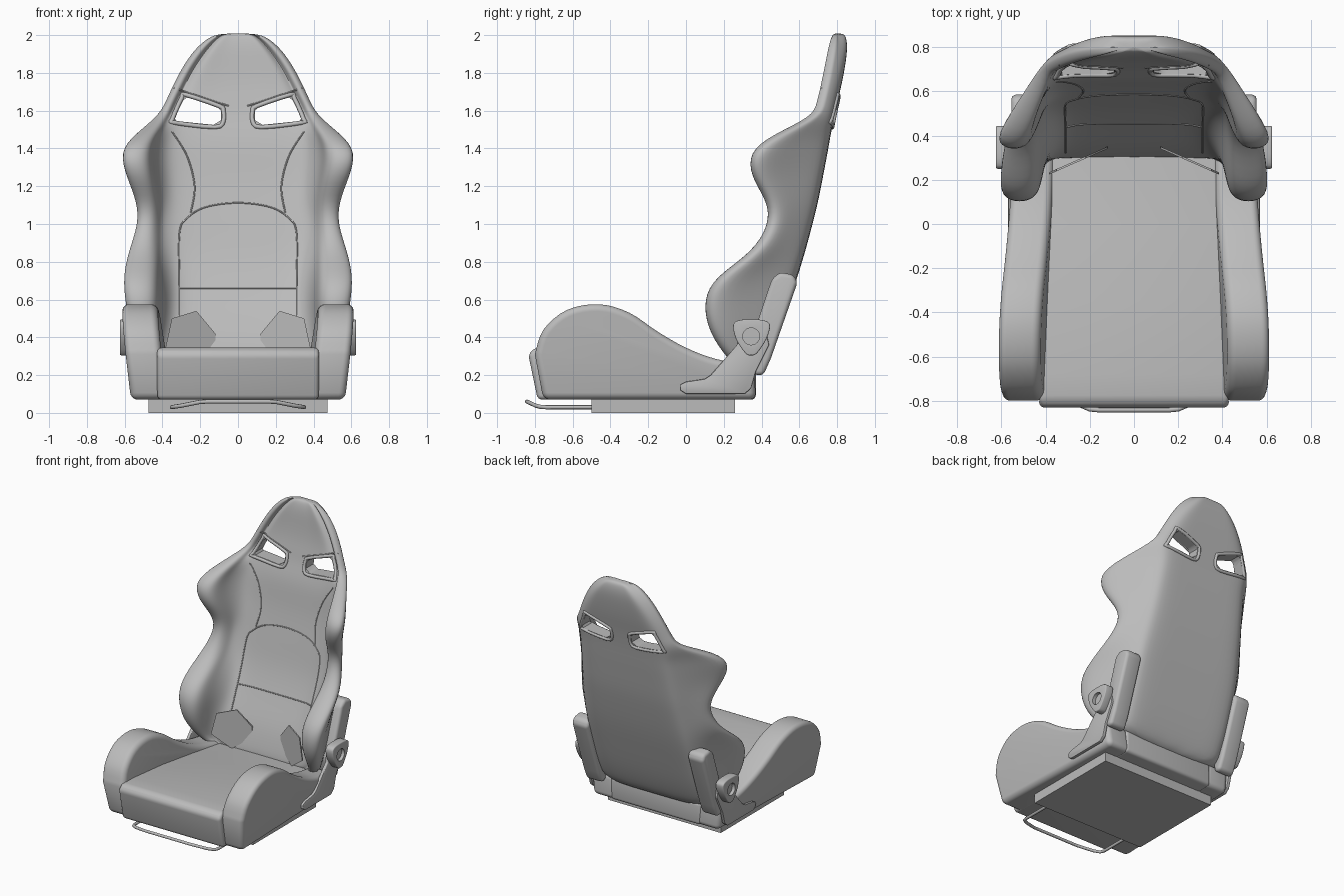
import bpy, bmesh, math
from mathutils import Vector
from mathutils.bvhtree import BVHTree

cube = bpy.data.objects.get("Cube")
if cube:
    bpy.data.objects.remove(cube)

mat = bpy.data.materials.new("light grey")
mat.use_nodes = True
GREY = (0.5, 0.5, 0.5, 1)
mat.diffuse_color = GREY
mat.node_tree.nodes["Principled BSDF"].inputs["Base Color"].default_value = GREY


def add(name, data):
    ob = bpy.data.objects.new(name, data)
    bpy.context.collection.objects.link(ob)
    data.materials.append(mat)
    return ob


def from_bmesh(name, bm):
    bmesh.ops.recalc_face_normals(bm, faces=bm.faces)
    me = bpy.data.meshes.new(name)
    bm.to_mesh(me)
    bm.free()
    return add(name, me)


def finish(ob, angle=40):
    """Apply modifiers and smooth everything but the sharp edges."""
    dg = bpy.context.evaluated_depsgraph_get()
    me = bpy.data.meshes.new_from_object(ob.evaluated_get(dg))
    ob.modifiers.clear()
    ob.data = me
    me.shade_smooth()
    me.set_sharp_from_angle(angle=math.radians(angle))
    return ob


def spline(pts, steps=5, closed=True):
    """Catmull-Rom curve through the points."""
    n, out = len(pts), []
    v = [Vector(p) for p in pts]
    pick = (lambda i: v[i % n]) if closed else (lambda i: v[max(0, min(n - 1, i))])
    for i in range(n if closed else n - 1):
        a, b, c, d = (pick(i + k) for k in (-1, 0, 1, 2))
        for k in range(steps):
            t = k / steps
            out.append(0.5 * (2 * b + (c - a) * t + (2 * a - 5 * b + 4 * c - d) * t * t
                              + (3 * b - a - 3 * c + d) * t ** 3))
    return out if closed else out + [v[-1]]


def prism(name, outline, lo, hi, bevel=0, place=lambda u, v, w: (w, u, v), segs=4):
    """Extrude a 2D outline from lo to hi; place maps (u, v, depth) to space."""
    bm = bmesh.new()
    rings = [[bm.verts.new(place(u, v, w)) for u, v in outline] for w in (lo, hi)]
    for r in rings:
        bm.faces.new(r)
    n = len(outline)
    for i in range(n):
        j = (i + 1) % n
        bm.faces.new((rings[0][i], rings[0][j], rings[1][j], rings[1][i]))
    ob = from_bmesh(name, bm)
    if bevel:
        m = ob.modifiers.new("bevel", 'BEVEL')
        m.width, m.segments, m.limit_method = bevel, segs, 'ANGLE'
    return ob


def tube(name, pts, radius, closed=False):
    cu = bpy.data.curves.new(name, 'CURVE')
    cu.dimensions = '3D'
    cu.bevel_depth, cu.bevel_resolution = radius, 2
    cu.use_fill_caps = True
    sp = cu.splines.new('POLY')
    sp.points.add(len(pts) - 1)
    for p, q in zip(sp.points, pts):
        p.co = (*q, 1)
    sp.use_cyclic_u = closed
    return add(name, cu)


def cut(ob, cutter):
    m = ob.modifiers.new("cut", 'BOOLEAN')
    m.object, m.operation, m.solver = cutter, 'DIFFERENCE', 'EXACT'


# Backrest shell: horizontal sections with z, wing tip y, outer x, inner x,
# centre front y, back y, back corner x
SECTIONS = [
    (.20, .30, .45, .38, .29, .39, .43), (.32, .19, .53, .43, .32, .45, .44),
    (.45, .11, .59, .43, .36, .50, .45), (.60, .09, .62, .42, .43, .55, .45),
    (.72, .15, .63, .43, .48, .59, .45), (.85, .35, .60, .43, .525, .63, .44),
    (1.0, .44, .54, .42, .56, .67, .42), (1.12, .43, .55, .42, .59, .70, .41),
    (1.25, .34, .61, .45, .62, .725, .40), (1.38, .33, .65, .47, .64, .75, .39),
    (1.47, .45, .57, .44, .66, .765, .385), (1.57, .67, .43, .36, .695, .785, .40),
    (1.64, .69, .39, .33, .71, .80, .365), (1.72, .71, .355, .29, .73, .82, .33),
    (1.82, .73, .305, .24, .745, .84, .28), (1.92, .75, .24, .17, .755, .855, .21),
    (1.985, .765, .165, .11, .77, .85, .14), (2.01, .785, .10, .07, .785, .835, .09)]


def section(z, yf, xo, xi, yc, yb, xb):
    t = min(.05, .35 * (yb - yf))
    mix = lambda a, b, k: a + (b - a) * k
    half = [(0, yc), (.4 * xi, yc), (.72 * xi, yc - .005), (.86 * xi, mix(yc, yf, .15)),
            (.96 * xi, mix(yc, yf + t, .55)), (xi, yf + t), (mix(xi, xo, .25), yf),
            (mix(xi, xo, .75), yf), (xo, yf + t), (mix(xo, xb, .5), mix(yf + t, yb - .04, .5)),
            (xb, yb - .04), (xb - .05 * min(1, xb / .2), yb), (.45 * xb, yb), (0, yb)]
    return [(x, y, z) for x, y in half] + [(-x, y, z) for x, y in half[-2:0:-1]]


bm = bmesh.new()
rings = [[bm.verts.new(p) for p in section(*s)] for s in SECTIONS]
for a, b in zip(rings, rings[1:]):
    for i in range(len(a)):
        j = (i + 1) % len(a)
        bm.faces.new((a[i], a[j], b[j], b[i]))
bm.faces.new(rings[0])
bm.faces.new(rings[-1])
back = from_bmesh("backrest", bm)
sub = back.modifiers.new("smooth", 'SUBSURF')
sub.levels = sub.render_levels = 2
finish(back)
tree = BVHTree.FromPolygons([v.co for v in back.data.vertices],
                            [list(p.vertices) for p in back.data.polygons])


def on_back(pts, front=True):
    """Project (x, z) points onto the front or rear of the backrest."""
    d = 1 if front else -1
    hits = [tree.ray_cast(Vector((x, -2 * d, z)), Vector((0, d, 0)))[0] for x, z in pts]
    return [h for h in hits if h]


# Harness openings with padded rims
HOLE = [(.09, 1.60), (.11, 1.62), (.27, 1.67), (.29, 1.655), (.335, 1.56), (.325, 1.545),
        (.13, 1.525), (.09, 1.55)]
cutters = []
for s in (1, -1):
    c = prism("opening_cutter", [(s * x, z) for x, z in HOLE], .5, 1.1,
              place=lambda u, v, w: (u, w, v))
    c.hide_render = True
    cut(back, c)
    cutters.append(c)
finish(back)
for c in cutters:
    bpy.data.objects.remove(c)

for s, side in ((1, "left"), (-1, "right")):
    rim = [(s * (.21 + (x - .21) * 1.1), 1.595 + (z - 1.595) * 1.18) for x, z in HOLE]
    for front in (True, False):
        loop = on_back(spline(rim, 3), front)
        tube(side + "_opening_rim", loop, .012, True)

    # Upholstery seams
    seam = spline([(s * .35, 1.49), (s * .27, 1.36), (s * .23, 1.2), (s * .25, 1.06)], 6, False)
    tube(side + "_shoulder_seam", on_back(seam), .004)
    brow = [(s * (.05 + .29 * k / 10), 1.625 + .095 * k / 10) for k in range(11)]
    tube(side + "_headrest_seam", on_back(brow), .004)

panel = [(-.31, .36), (-.31, .66), (-.31, .95), (-.27, 1.03), (-.17, 1.09), (0, 1.112)]
panel += [(-x, z) for x, z in panel[-2::-1]]
tube("insert_seam", on_back(spline(panel, 6, False)), .004)
tube("lumbar_seam", on_back([(-.31 + .62 * k / 12, .66) for k in range(13)]), .004)

# Seat cushion, narrower towards the rear
CUSHION = [(-.785, .07), (-.835, .31), (-.80, .345), (-.68, .347), (-.35, .325), (0, .285),
           (.3, .245), (.37, .24), (.37, .07)]
finish(prism("seat_cushion", CUSHION, -1, 1, .03,
             lambda u, v, w: (w * (.43 - .05 * (u + .83) / 1.2), u, v)))

BOLSTER = [(-.80, .31), (-.755, .44), (-.63, .545), (-.46, .575), (-.3, .53), (-.15, .43),
           (0, .345), (.16, .285), (.36, .25)]
POD = [(.33, .34), (.455, .71), (.5, .745), (.57, .73), (.59, .69), (.45, .29), (.41, .2), (.36, .2)]
BRACKET = [(-.03, .15), (-.03, .12), (0, .1), (.31, .1), (.345, .13), (.37, .22), (.44, .36),
           (.42, .45), (.28, .45), (.27, .36), (.13, .2), (.1, .18), (0, .165)]
KNOB = [(.25, .465), (.28, .49), (.345, .495), (.41, .49), (.445, .465), (.425, .39),
        (.375, .315), (.345, .305), (.315, .315), (.265, .39)]
TAB = [(.12, .34), (.12, .42), (.22, .54), (.35, .5), (.385, .34), (.25, .24)]

for s, side in ((1, "left"), (-1, "right")):
    # Side bolster leaning outwards
    outline = [(-.755, .07)] + [tuple(p) for p in spline(BOLSTER, 4, False)] + [(.37, .07)]
    lean = lambda u, v, w: (s * (w + .11 * (v - .3) - .04 * (u + .8) / 1.17), u, v)
    finish(prism(side + "_bolster", outline, .405, .595, .06, lean, 6))

    # Recliner pod, bracket and knob
    mirror = lambda u, v, w: (s * w, u, v)
    finish(prism(side + "_recliner_pod", POD, .42, .555, .03, mirror))
    finish(prism(side + "_bracket", BRACKET, .545, .57, .006, mirror, 2))
    knob = prism(side + "_recliner_knob", spline(KNOB, 3), .56, .625, .012, mirror, 3)
    circle = [(.345 + .045 * math.cos(a * math.pi / 12), .405 + .045 * math.sin(a * math.pi / 12))
              for a in range(24)]
    bore = prism("bore_cutter", circle, .6, .7, 0, mirror)
    bore.hide_render = True
    cut(knob, bore)
    finish(knob)
    bpy.data.objects.remove(bore)

    # Belt tab standing on the cushion
    finish(prism(side + "_belt_tab", TAB, 0, .01, 0,
                 lambda u, v, w: (s * u, .393 - .44 * u + w, v)))

# Base plate
RECT = [(-.475, -.5), (.475, -.5), (.475, .26), (-.475, .26)]
finish(prism("base_plate", RECT, 0, .075, 0, lambda u, v, w: (u, v, w)))

# Slide adjuster bar
bar = [(.35, -.45, .03), (.35, -.74, .03), (.34, -.77, .032), (.3, -.795, .038),
       (.2, -.838, .058), (.16, -.842, .06)]
tube("adjuster_bar", bar + [(-x, y, z) for x, y, z in bar[::-1]], .011)
